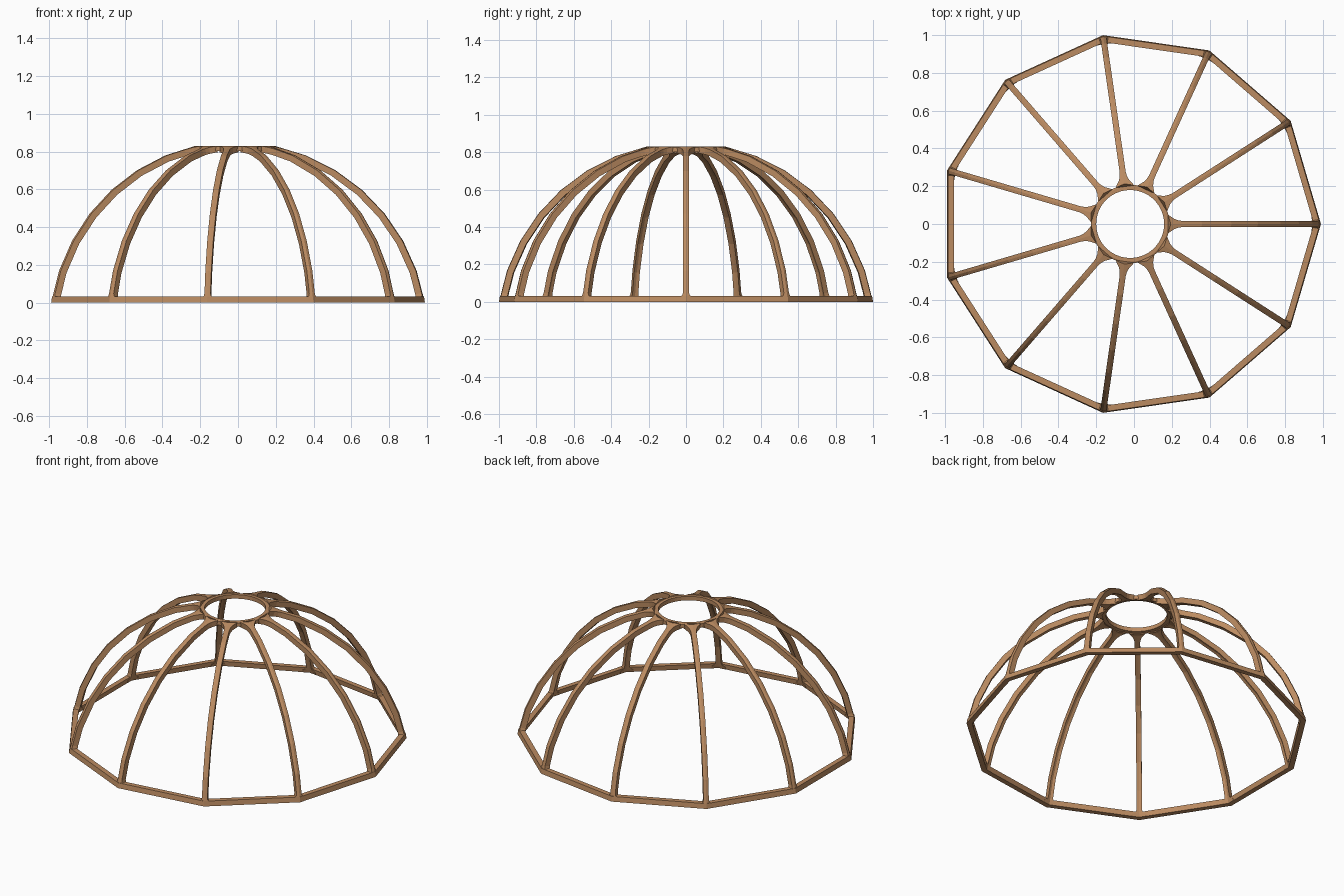
import bpy, bmesh, math
from mathutils import Vector

if "Cube" in bpy.data.objects:
    bpy.data.objects.remove(bpy.data.objects["Cube"])

N = 11                 # sides of the dome
R = 1.0103             # corner radius at the base
CX = -0.0203           # centres the odd-sided plan on x = 0
H, R_TOP = 0.83, 0.215 # height and radius of the crown
W, D = 0.016, 0.034    # rib half width and depth
C = 0.172              # sphere centre lies below the ground
RS = math.hypot(R, C)

mat = bpy.data.materials.new("copper_brown")
mat.diffuse_color = (0.50, 0.26, 0.12, 1)
mat.use_nodes = True
mat.node_tree.nodes["Principled BSDF"].inputs["Base Color"].default_value = mat.diffuse_color


def make(name, sections, closed=False):
    """Skin a list of equal cross-sections into one solid."""
    bm = bmesh.new()
    rings = [[bm.verts.new(p) for p in s] for s in sections]
    n = len(rings[0])
    pairs = list(zip(rings, rings[1:]))
    if closed:
        pairs.append((rings[-1], rings[0]))
    else:
        bm.faces.new(rings[0])
        bm.faces.new(rings[-1])
    for a, b in pairs:
        for i in range(n):
            j = (i + 1) % n
            bm.faces.new((a[i], a[j], b[j], b[i]))
    bmesh.ops.recalc_face_normals(bm, faces=bm.faces)
    me = bpy.data.meshes.new(name)
    bm.to_mesh(me)
    bm.free()
    me.materials.append(mat)
    ob = bpy.data.objects.new(name, me)
    ob.location.x = CX
    bpy.context.collection.objects.link(ob)
    return ob


# rib path: kinked arc, with extra stations near both ends for the flares
e0, e1 = math.atan2(C, R), math.atan2(H + C, R_TOP)
SEG = 7
knots = [(RS * math.cos(e), RS * math.sin(e) - C)
         for e in (e0 + (e1 - e0) * i / SEG for i in range(SEG + 1))]


def lerp(a, b, t):
    return (a[0] + (b[0] - a[0]) * t, a[1] + (b[1] - a[1]) * t)


bottom = [(0, .045), (.14, .04), (.17, .027), (.22, .019), (.3, W)]
top = [(.6, W), (.72, .019), (.84, .027), (.93, .04), (1, .05)]
path = [(lerp(knots[0], knots[1], t), w) for t, w in bottom]
path += [(k, W) for k in knots[1:-1]]
path += [(lerp(knots[-2], knots[-1], t), w) for t, w in top]

rib = []
for i, ((r, z), w) in enumerate(path):
    if i == 0:
        inner = (r - D, 0)
    else:
        s = D / math.hypot(r, z + C)
        inner = (r * (1 - s), z - (z + C) * s)
    k = w * math.tan(math.pi / N)
    ri, zi = inner
    if i == len(path) - 1:
        ri, zi = r - .01, z - D
    rib.append([Vector(p) for p in ((r, 0, z), (r - k, w, z), (ri - k, w, zi),
                                    (ri, 0, zi), (ri - k, -w, zi), (r - k, -w, z))])

for i in range(N):
    ob = make(f"rib_{i + 1}", rib)
    ob.rotation_euler.z = math.tau * i / N

# base frame: mitred eleven-sided bar
RI = R - .033
make("base_frame", [[(r * math.cos(a), r * math.sin(a), z)
                     for r, z in ((R, 0), (R - .005, .032), (RI - .005, .032), (RI, 0))]
                    for a in (math.tau * i / N for i in range(N))], True)

# crown ring: round opening
make("crown_ring", [[(r * math.cos(a), r * math.sin(a), z)
                     for r, z in ((.208, H - .004), (.2, H), (.18, H), (.18, H - .026), (.208, H - .028))]
                    for a in (math.tau * i / 44 for i in range(44))], True)
